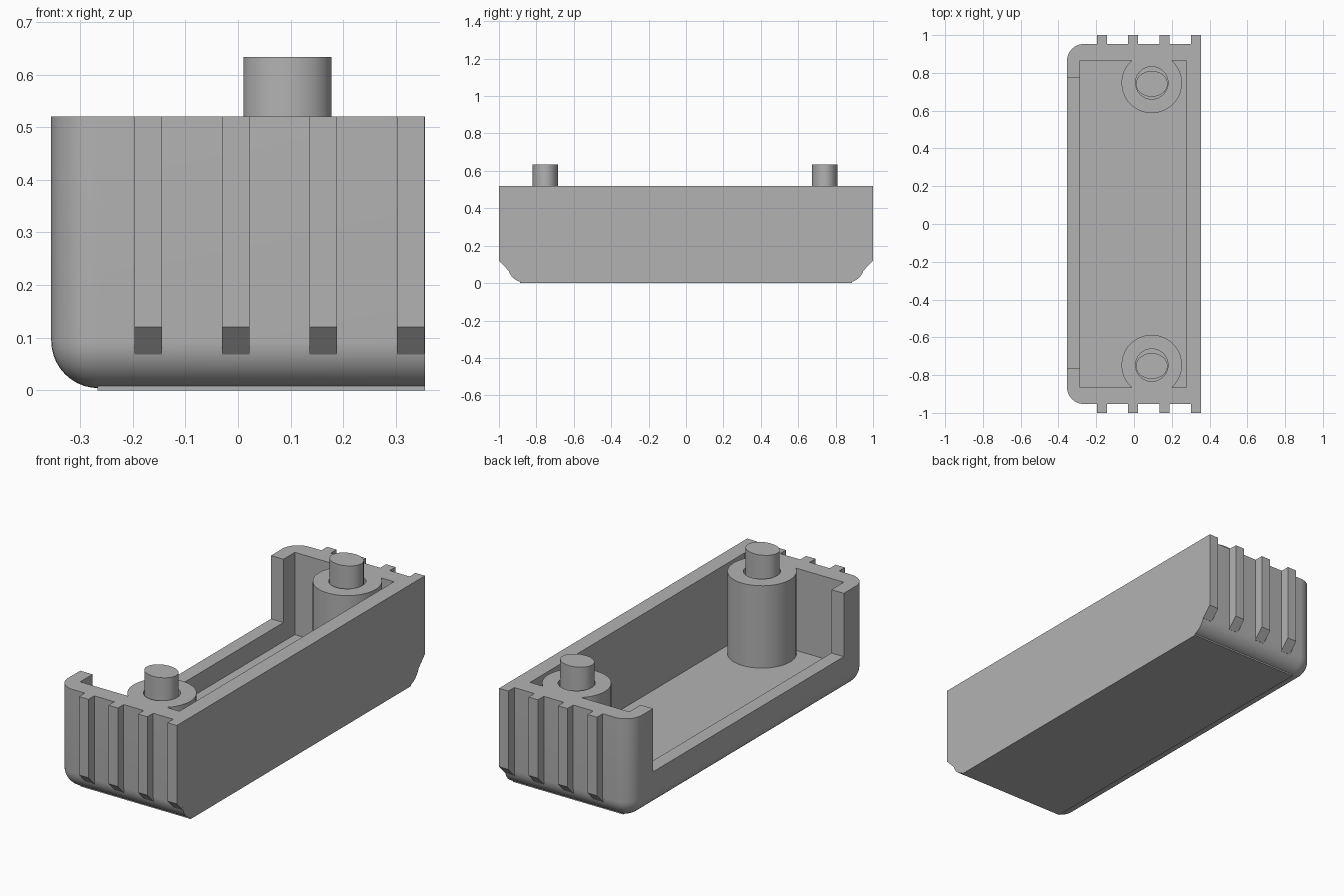
import bpy
import bmesh
import math
from mathutils import Matrix, Vector

if "Cube" in bpy.data.objects:
    bpy.data.objects.remove(bpy.data.objects["Cube"], do_unlink=True)

TOP, FLOOR, CX = 0.52, 0.10, 0.094

grey = bpy.data.materials.new("plain_grey")
grey.use_nodes = True
grey.diffuse_color = (0.45, 0.45, 0.45, 1)
grey.node_tree.nodes["Principled BSDF"].inputs["Base Color"].default_value = grey.diffuse_color


def finish(bm, name, smooth=False):
    bmesh.ops.recalc_face_normals(bm, faces=bm.faces)
    mesh = bpy.data.meshes.new(name)
    bm.to_mesh(mesh)
    bm.free()
    mesh.materials.append(grey)
    obj = bpy.data.objects.new(name, mesh)
    bpy.context.collection.objects.link(obj)
    if smooth:
        shade(obj)
    return obj


def shade(obj):
    bpy.ops.object.select_all(action="DESELECT")
    obj.select_set(True)
    bpy.context.view_layer.objects.active = obj
    bpy.ops.object.shade_smooth_by_angle(angle=math.radians(35))


def box(lo, hi):
    lo, hi = Vector(lo), Vector(hi)
    bm = bmesh.new()
    bmesh.ops.create_cube(bm, size=1, matrix=Matrix.Translation((lo + hi) / 2)
                          @ Matrix.Diagonal((*(hi - lo), 1)))
    return bm


# Housing shell: rounded on the ends, the open side and the underside
bm = box((-0.355, -0.953, 0.004), (0.355, 0.953, TOP))
rounded = []
for e in bm.edges:
    a, b = (v.co for v in e.verts)
    mid, along = (a + b) / 2, b - a
    upright = abs(along.z) > 0.1 and mid.x < -0.3
    underside = mid.z < 0.01 and mid.x < 0.3
    if upright or underside:
        rounded.append(e)
bmesh.ops.bevel(bm, geom=rounded, offset=0.09, segments=10, profile=0.5, affect="EDGES")
shell = finish(bm, "housing_shell")

# Hollow interior and the wide opening in the long wall
cutters = [
    finish(box((-0.285, -0.865, FLOOR), (0.275, 0.865, 1)), "interior_cutter"),
    finish(box((-0.5, -0.765, 0.197), (0, 0.773, 1)), "opening_cutter"),
]
bpy.context.view_layer.objects.active = shell
for cutter in cutters:
    cutter.hide_render = True
    mod = shell.modifiers.new("cut", "BOOLEAN")
    mod.operation, mod.solver, mod.object = "DIFFERENCE", "EXACT", cutter
    bpy.ops.object.modifier_apply(modifier=mod.name)
for cutter in cutters:
    bpy.data.objects.remove(cutter, do_unlink=True)
shade(shell)

# Thin base plate
finish(box((-0.267, -0.888, 0), (0.355, 0.888, 0.012)), "base_plate")


# Grip ribs on both ends, with a sloped foot
def rib(name, x, side):
    profile = [(0.93, TOP), (1, TOP), (1, 0.12), (0.95, 0.068), (0.93, 0.068)]
    bm = bmesh.new()
    face = bm.faces.new([bm.verts.new((x, side * y, z)) for y, z in profile])
    out = bmesh.ops.extrude_face_region(bm, geom=[face])
    moved = [v for v in out["geom"] if isinstance(v, bmesh.types.BMVert)]
    bmesh.ops.translate(bm, verts=moved, vec=(0.053, 0, 0))
    finish(bm, name)


# Turned part from a radius/height profile, closed on the axis
def lathe(name, profile, x, y, squash=1):
    bm = bmesh.new()
    verts = [bm.verts.new((r, 0, z)) for r, z in profile]
    edges = [bm.edges.new(pair) for pair in zip(verts, verts[1:])]
    bmesh.ops.spin(bm, geom=verts + edges, cent=(0, 0, 0), axis=(0, 0, 1),
                   angle=math.tau, steps=48)
    bmesh.ops.remove_doubles(bm, verts=bm.verts, dist=1e-4)
    bmesh.ops.transform(bm, verts=bm.verts, matrix=Matrix.Translation((x, y, 0))
                        @ Matrix.Diagonal((1, squash, 1, 1)))
    finish(bm, name, smooth=True)


for side, end in ((-1, "front"), (1, "back")):
    for i in range(4):
        rib(f"{end}_rib_{i + 1}", -0.197 + i * 0.1663, side)
    # Screw boss with a socket, and the oval pin standing in it
    lathe(f"{end}_boss", [(0, FLOOR - 0.02), (0.16, FLOOR - 0.02), (0.16, TOP),
                          (0.086, TOP), (0.086, 0.3), (0, 0.3)], CX, side * 0.747)
    lathe(f"{end}_pin", [(0, 0.29), (0.084, 0.29), (0.084, 0.633), (0, 0.633)],
          CX, side * 0.747 - 0.005, squash=0.81)
